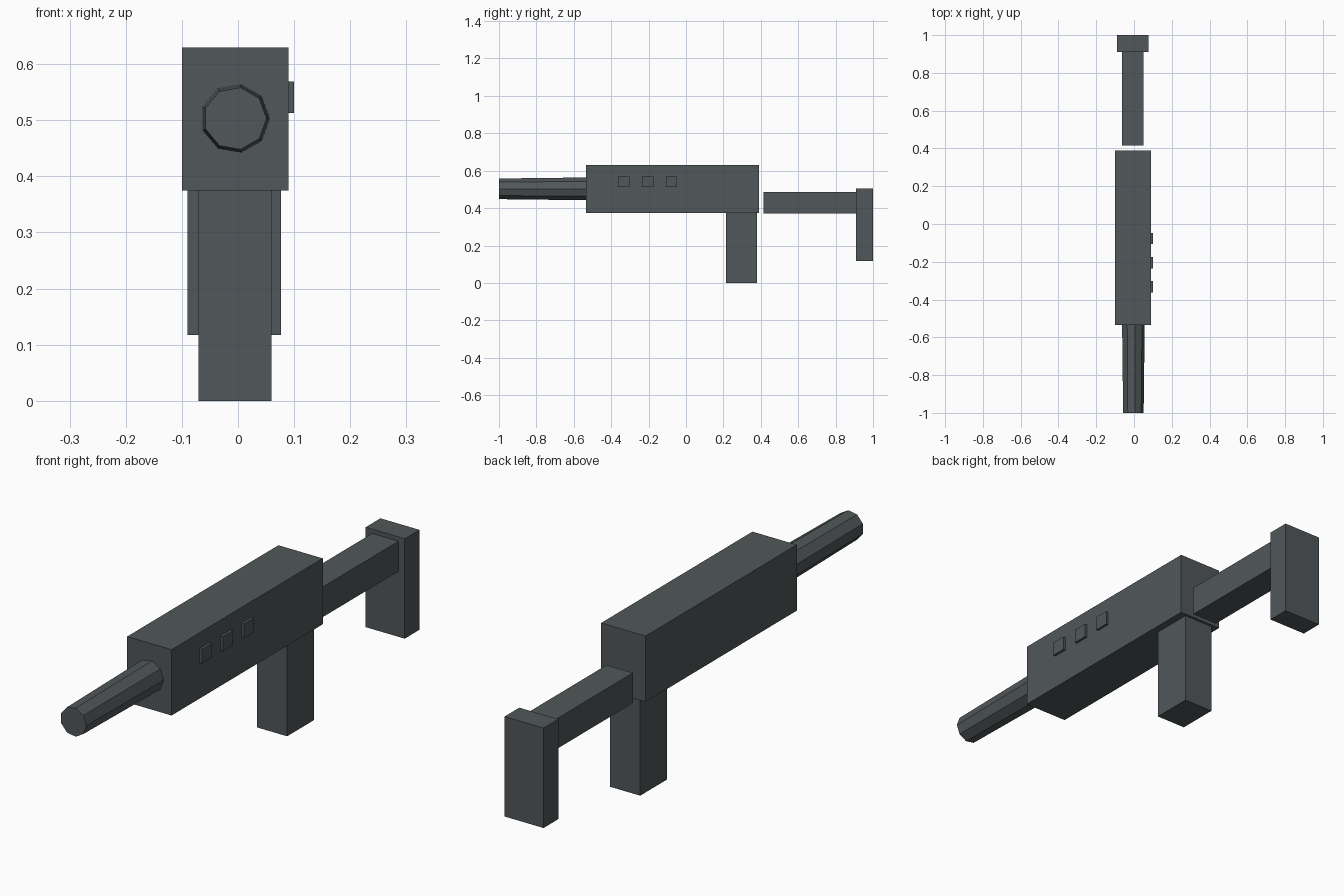
import bpy
import bmesh
from math import pi
from mathutils import Matrix, Vector

cube = bpy.data.objects.get("Cube")
if cube:
    bpy.data.objects.remove(cube, do_unlink=True)

# One dark gunmetal colour for everything
metal = bpy.data.materials.new("dark_grey_metal")
metal.use_nodes = True
colour = (0.082, 0.095, 0.1, 1)
metal.diffuse_color = colour
metal.node_tree.nodes["Principled BSDF"].inputs["Base Color"].default_value = colour


def finish(name, bm):
    bmesh.ops.recalc_face_normals(bm, faces=bm.faces)
    mesh = bpy.data.meshes.new(name)
    bm.to_mesh(mesh)
    bm.free()
    mesh.materials.append(metal)
    obj = bpy.data.objects.new(name, mesh)
    bpy.context.collection.objects.link(obj)
    return obj


def box(name, low, high):
    low, high = Vector(low), Vector(high)
    bm = bmesh.new()
    place = Matrix.Translation((low + high) / 2) @ Matrix.Diagonal((*(high - low), 1))
    bmesh.ops.create_cube(bm, size=1, matrix=place)
    return finish(name, bm)


# Main blocks
box("body", (-0.1, -0.535, 0.375), (0.09, 0.39, 0.63))
box("grip", (-0.07, 0.215, 0), (0.06, 0.38, 0.378))
box("stock_arm", (-0.063, 0.415, 0.37), (0.05, 0.912, 0.487))
box("stock_butt", (-0.09, 0.91, 0.117), (0.077, 1, 0.504))

# Raised buttons on the left side
for i in range(3):
    y = -0.333 + 0.128 * i
    box(f"button_{i + 1}", (0.088, y - 0.03, 0.513), (0.1, y + 0.03, 0.569))

# Nine-sided barrel, narrowing towards the muzzle, one corner pointing to +x
bm = bmesh.new()
length = 0.475
place = (Matrix.Translation((-0.005, -1 + length / 2, 0.503))
         @ Matrix.Rotation(pi / 2, 4, "X") @ Matrix.Rotation(pi / 2, 4, "Z"))
bmesh.ops.create_cone(bm, cap_ends=True, segments=9, radius1=0.0618,
                      radius2=0.056, depth=length, matrix=place)
# Turn so that a flat side faces -x
corner = max(bm.verts, key=lambda v: v.co.x)
axis = Vector((-0.005, 0, 0.503))
offset = corner.co - axis
turn = Vector((offset.x, offset.z)).angle_signed(Vector((1, 0)))
bmesh.ops.rotate(bm, verts=bm.verts, cent=axis, matrix=Matrix.Rotation(turn, 3, "Y"))
finish("barrel", bm)
